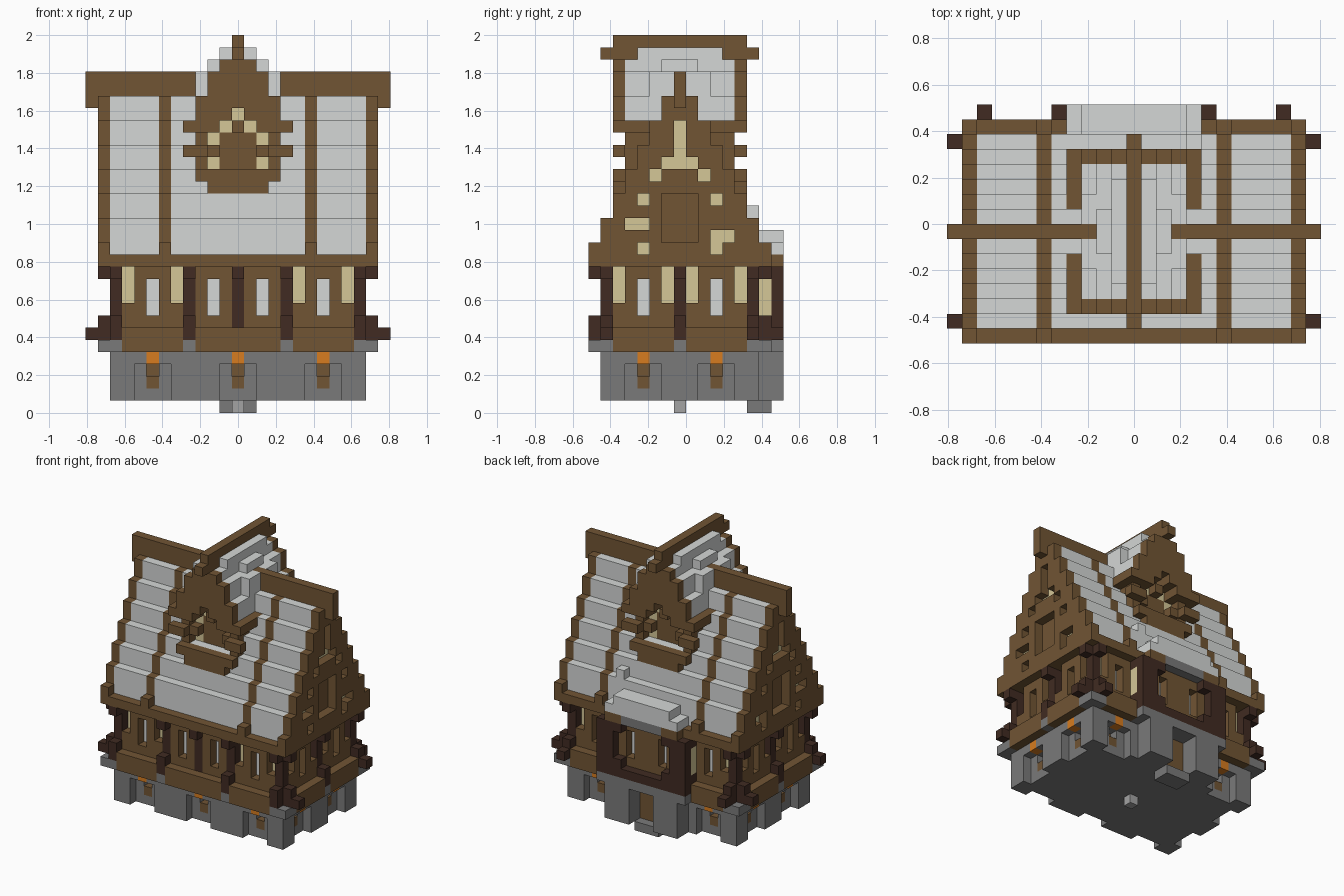
import bpy, bmesh

U = 2 / 31      # one block
MID = 7         # block row under the main ridge
cells = {}      # block position -> part name

if "Cube" in bpy.data.objects:
    bpy.data.objects.remove(bpy.data.objects["Cube"], do_unlink=True)


def span(r):
    return range(r, r + 1) if isinstance(r, int) else range(r[0], r[1] + 1)


def put(part, x, y, z, flip=True):
    """Fill a box of blocks, mirrored left-right and, with flip, front-back. None carves."""
    for i in span(x):
        for j in span(y):
            for k in span(z):
                for jj in ({j, 2 * MID - j} if flip else {j}):
                    for ii in {i, -i}:
                        if part:
                            cells[ii, jj, k] = part
                        else:
                            cells.pop((ii, jj, k), None)


# Stone base with recessed cellar windows
put("stone_base", (-10, 10), (1, 13), (1, 4))
for c in (0, 7):
    put(None, (c - 1, c + 1), 1, (1, 3))
    put(None, c, 2, 3)
    put("cellar_shutter", c, 2, 2)
    put("cellar_shutter", c, 3, 3)
    put("lantern", c, 1, 4)
put(None, 10, (3, 5), (1, 3))
put(None, 9, 4, 3)
put("cellar_shutter", 9, 4, 2)
put("cellar_shutter", 8, 4, 3)
put("lantern", 10, 4, 4)
put("foot_block", 0, MID, 0)

# Timber storey on an overhanging ledge
put("timber_wall", (-10, 10), (1, 13), (5, 11))
put("floor_ledge", (-9, 9), 0, (5, 6))
put("floor_ledge", 11, (2, 12), (5, 6))
for x in (5, 9):
    put(None, x, 1, (9, 11))
    put("plaster_panel", x, 2, (9, 11))
for j in (2, 6):
    put(None, 10, j, (9, 11))
    put("plaster_panel", 9, j, (9, 11))
for x in (2, 7):
    put(None, x, 1, (8, 10))
    put("window_pane", x, 2, (8, 10))
put(None, 10, 4, (8, 10))
put("window_pane", 9, 4, (8, 10))

# Dark posts, corbels and their stone pads
for x in (0, 4, 10):
    put("post", x, 1, (7, 11))
    put("corbel", x, 0, 11)
for x in (4, 10):
    put("stone_pad", x, (0, 1), 5)
    put("corbel", x, (0, 1), 6)
    put("corbel", x, 0, 7)
put("stone_pad", 11, (0, 1), 5)
put("corbel", (11, 12), 1, 6)
put("post", 10, MID, (7, 11))
put("stone_pad", (10, 11), MID, 5)
put("corbel", (10, 11), MID, 6)
for j in (1, MID):
    put("corbel", 11, j, 7)
    put("corbel", 11, j, 11)
put("corbel", 10, 15, 6, False)

# Main roof: stepped slopes, gable walls, rafters
put("eave_beam", (-11, 11), (0, 14), 12)
for s in range(MID):
    z = (12 + 2 * s, 13 + 2 * s)
    if s:
        put("roof", (-10, 10), (s, MID), z)
    put("rafter", 6, s, z)
    put("gable_wall", 11, (s, MID), z)
put("roof", (-10, 10), (1, MID), 13)
put("ridge_beam", (-11, 11), MID, (26, 27))
put("ridge_beam", 12, MID, (25, 27))

# Plaster infill and a recessed panel in the gables
infill = [(4, 17), (10, 17), (3, 15), (4, 15), (4, 13), (10, 13), (10, 14), (11, 14),
          (5, 19), (9, 19), (6, 20), (7, 20), (8, 20), (7, 21), (7, 22), (7, 23)]
for j, k in infill:
    put(None, 11, j, k, False)
    put("gable_infill", 10, j, k, False)
put(None, 11, (6, 8), (14, 17))
put("gable_wall", 10, (6, 8), (14, 17))

# Cross roof running front to back
put("dormer_wall", (-3, 3), (3, MID), (20, 23))
put("dormer_roof", (-3, 3), (3, MID), (24, 25))
put("dormer_roof", (-3, 3), (5, MID), (26, 27))
put("dormer_roof", (-2, 2), (3, MID), (26, 27))
put("dormer_roof", (-2, 2), (6, MID), 28)
put("dormer_roof", (-1, 1), (3, MID), 28)
put("dormer_roof", (-1, 1), (4, MID), 29)
put("dormer_ridge", 0, (2, MID), 30)
put("dormer_ridge", 0, (1, 3), 29)
put("ridge_beam", (3, 4), MID, (26, 27))

# Front and back faces of the cross roof
for x, z in ((3, (24, 25)), (2, (26, 27)), (1, 28)):
    put("dormer_verge", (-x, x), 2, z)
put("dormer_verge", (2, 4), 2, 23)
put("dormer_verge", (3, 4), 2, 21)
put("dormer_wall", 4, (3, 5), 23)
put("balcony", (-2, 2), 2, 18)
put("balcony", (-3, 3), 2, 19)
put("dormer_wall", (-2, 2), 3, (24, 25))
put(None, (-1, 1), 3, (20, 22))
for x, k in ((0, 24), (1, 23), (2, 22), (2, 20)):
    put(None, x, (2, 3), k)
    put("dormer_infill", x, 4, k)

# Back porch: stone jambs, door and step
put("stone_jamb", (2, 4), (13, 15), (1, 4), False)
put(None, (-1, 1), (14, 15), (1, 4), False)
put("door", (-1, 1), 13, (1, 4), False)
put("door_step", (-1, 1), (13, 14), 0, False)
put("stone_jamb", (-5, 5), (14, 15), 5, False)

# Porch bay: dark frame, timber panel with two windows, plaster sides
put("porch_frame", (-5, 5), (13, 15), (6, 11), False)
put(None, (-3, 3), 15, (7, 10), False)
put(None, (-2, 2), 15, 11, False)
put("porch_panel", (-3, 3), 14, (7, 11), False)
put("porch_frame", 3, 15, 7, False)
put(None, 2, 14, (8, 10), False)
put("porch_window", 2, 13, (8, 10), False)
put("porch_plaster", 5, 14, (8, 10), False)

# Porch roof
put("porch_beam", (3, 4), 15, 12, False)
put("porch_lintel", (-2, 2), 15, 12, False)
put("porch_roof", (-4, 4), (14, 15), 13, False)
put("porch_roof", (-3, 3), (14, 15), 14, False)
cells[4, 13, 16] = "porch_roof"

# Flat colours and the parts that wear them
palette = {
    "timber_brown": ((0.165, 0.090, 0.034), "cellar_shutter floor_ledge timber_wall eave_beam "
                     "gable_wall rafter ridge_beam dormer_wall dormer_ridge dormer_verge balcony "
                     "door porch_panel porch_beam"),
    "dark_wood": ((0.052, 0.024, 0.016), "post corbel porch_frame"),
    "grey_stone": ((0.195, 0.195, 0.195), "stone_base stone_pad stone_jamb door_step porch_lintel"),
    "pale_grey": ((0.660, 0.680, 0.670), "roof window_pane dormer_roof porch_window porch_roof"),
    "cream_plaster": ((0.660, 0.570, 0.310), "plaster_panel gable_infill dormer_infill porch_plaster"),
    "lantern_orange": ((0.680, 0.200, 0.014), "lantern"),
    "light_stone": ((0.370, 0.370, 0.370), "foot_block"),
}
part_material = {}
for name, (rgb, parts) in palette.items():
    mat = bpy.data.materials.new(name)
    mat.use_nodes = True
    mat.diffuse_color = (*rgb, 1)
    bsdf = next(n for n in mat.node_tree.nodes if n.type == "BSDF_PRINCIPLED")
    bsdf.inputs["Base Color"].default_value = (*rgb, 1)
    for part in parts.split():
        part_material[part] = mat


def add_face(bm, cell, axis, sign):
    """One outward-facing square on a block."""
    u, v = (axis + 1) % 3, (axis + 2) % 3
    ring = [(-1, -1), (1, -1), (1, 1), (-1, 1)]
    verts = []
    for a, b in ring[::sign]:
        p = [cell[0], cell[1] - 7.5, cell[2] + 0.5]
        p[axis] += sign / 2
        p[u] += a / 2
        p[v] += b / 2
        verts.append(bm.verts.new([c * U for c in p]))
    bm.faces.new(verts)


# Turn each part into a clean flat-faced mesh of its exposed sides
for part, mat in part_material.items():
    bm = bmesh.new()
    for cell in [c for c, p in cells.items() if p == part]:
        for axis in range(3):
            for sign in (-1, 1):
                near = list(cell)
                near[axis] += sign
                if tuple(near) not in cells:
                    add_face(bm, cell, axis, sign)
    bmesh.ops.remove_doubles(bm, verts=bm.verts, dist=U / 100)
    bmesh.ops.dissolve_limit(bm, angle_limit=0.01, verts=bm.verts, edges=bm.edges)
    mesh = bpy.data.meshes.new(part)
    bm.to_mesh(mesh)
    bm.free()
    mesh.materials.append(mat)
    bpy.context.collection.objects.link(bpy.data.objects.new(part, mesh))
